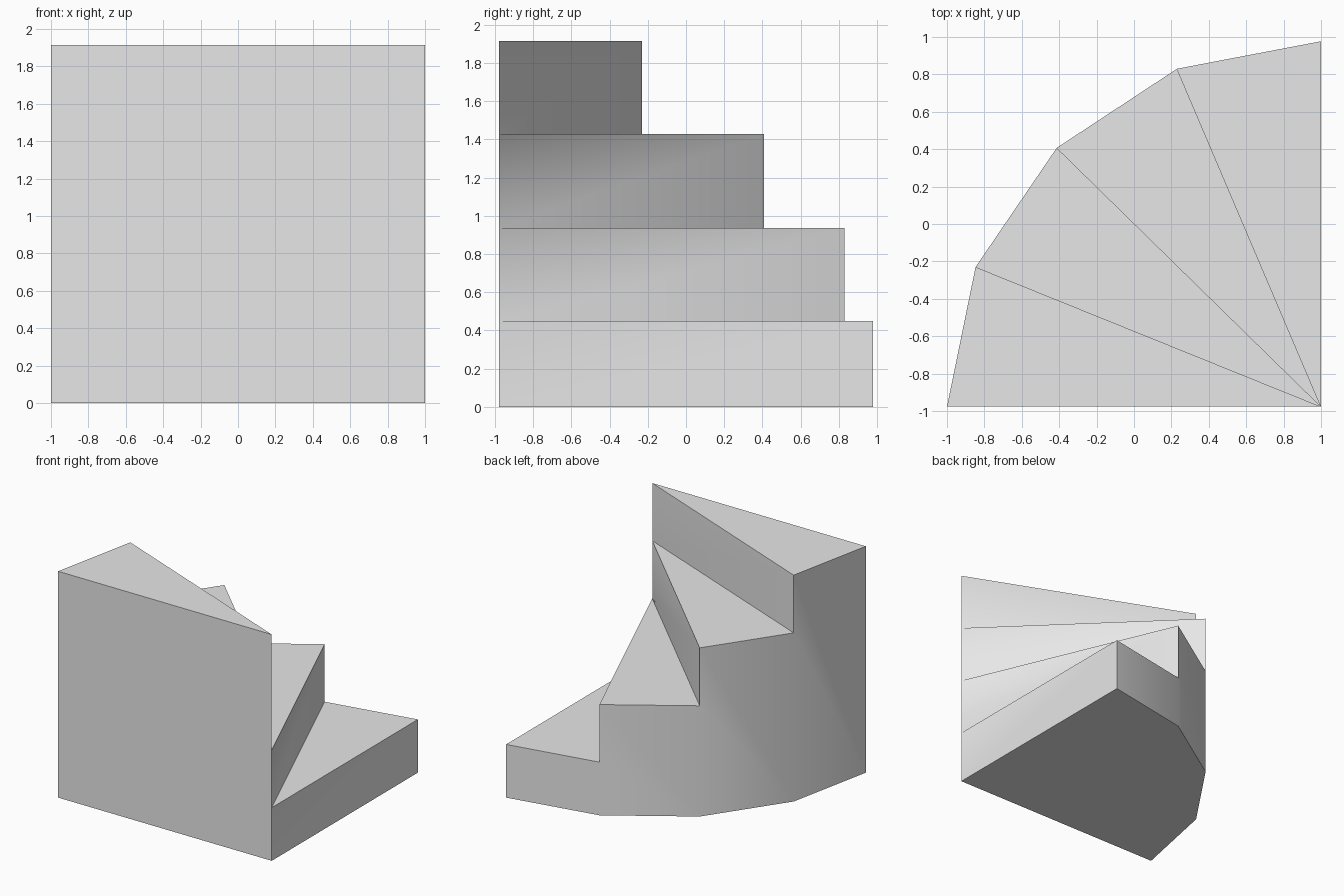
import bpy
import bmesh
from math import cos, radians
from mathutils import Vector

cube = bpy.data.objects.get("Cube")
if cube:
    bpy.data.objects.remove(cube, do_unlink=True)

# Plan of the quarter-turn stair: pivot corner and outer rim, lowest step first
PIVOT = (1.0, -0.977)
RIM = [(1.0, 0.977), (0.23, 0.83), (-0.413, 0.407), (-0.847, -0.23), (-1.0, -0.977)]
LEVELS = [0.0, 0.45, 0.937, 1.427, 1.915]
STEPS = len(RIM) - 1

bm = bmesh.new()
verts = {}


def point(xy, level):
    """Shared vertex above a plan point at a step level."""
    if (xy, level) not in verts:
        verts[xy, level] = bm.verts.new((*xy, LEVELS[level]))
    return verts[xy, level]


def face(*corners):
    bm.faces.new([point(xy, level) for xy, level in corners])


for i in range(STEPS):
    a, b, top = RIM[i], RIM[i + 1], i + 1
    # Tread
    face((PIVOT, top), (a, top), (b, top))
    # Riser
    face((PIVOT, i), (a, i), (a, top), (PIVOT, top))
    # Outer wall, running down to the floor
    wall = [(a, 0), (b, 0), (b, top), (a, top)]
    if i:
        wall.append((a, i))
    face(*wall)

# Flat front wall and underside
face((RIM[-1], 0), *[(PIVOT, k) for k in range(STEPS + 1)], (RIM[-1], STEPS))
face((PIVOT, 0), *[(p, 0) for p in reversed(RIM)])
bmesh.ops.recalc_face_normals(bm, faces=bm.faces[:])

mesh = bpy.data.meshes.new("corner_stairs")
bm.to_mesh(mesh)
bm.free()
stairs = bpy.data.objects.new("corner_stairs", mesh)
bpy.context.collection.objects.link(stairs)

# Stone colour
grey = bpy.data.materials.new("light_grey")
grey.use_nodes = True
colour = (0.8, 0.8, 0.8, 1.0)
grey.diffuse_color = colour
for node in grey.node_tree.nodes:
    if node.type == "BSDF_PRINCIPLED":
        node.inputs["Base Color"].default_value = colour
mesh.materials.append(grey)

# Soft shading around the outer wall and risers, sharp everywhere else
mesh.shade_smooth()
touching = {v.index: [] for v in mesh.vertices}
for poly in mesh.polygons:
    for v in poly.vertices:
        touching[v].append(poly.normal.copy())
limit = cos(radians(30))
normals = [Vector((0, 0, 1)) for _ in mesh.loops]
for poly in mesh.polygons:
    own = poly.normal.copy()
    for loop in poly.loop_indices:
        near = [n for n in touching[mesh.loops[loop].vertex_index] if n.dot(own) > limit]
        normals[loop] = sum(near, Vector()).normalized()
mesh.normals_split_custom_set(normals)
